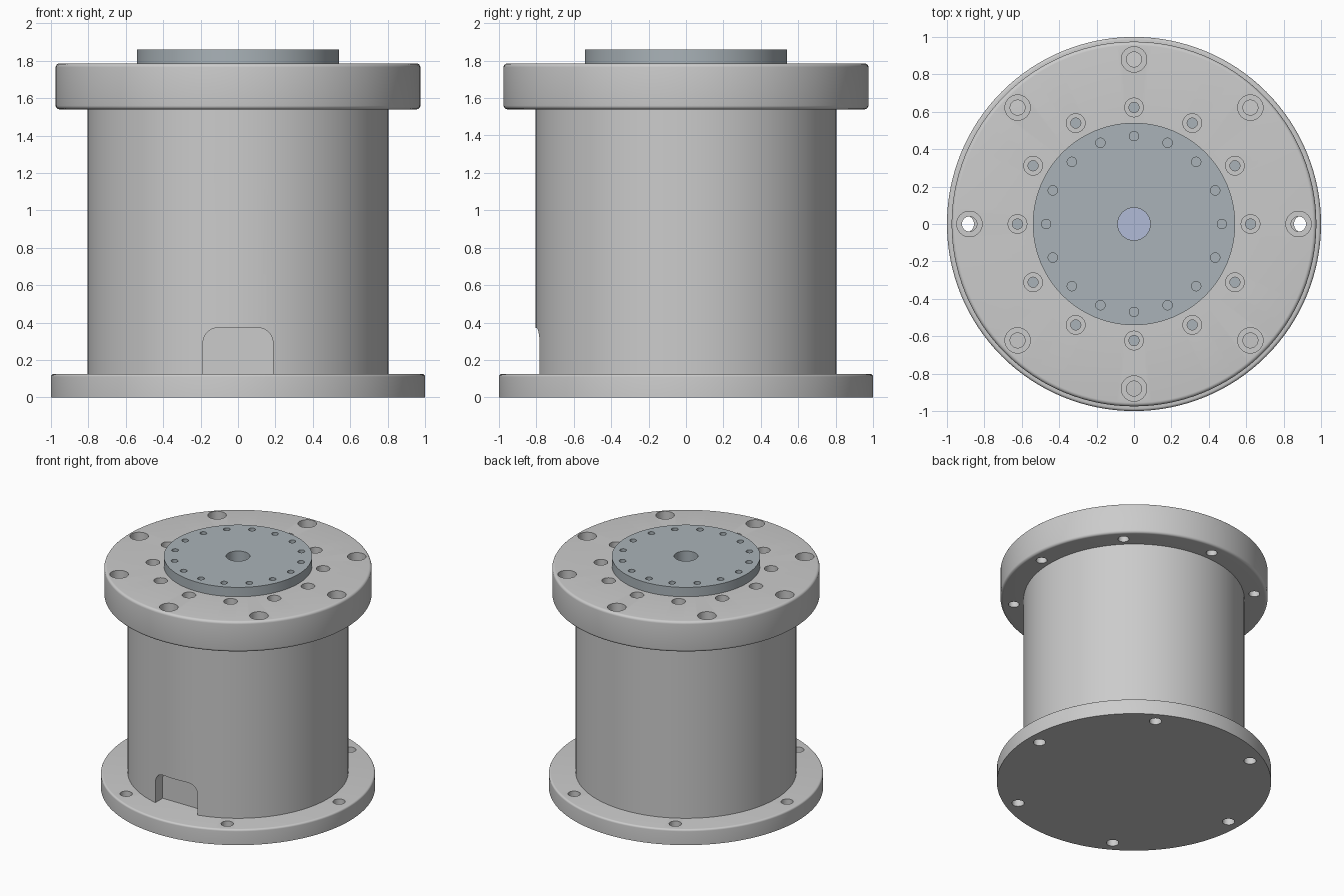
import bpy, bmesh, math
from mathutils import Matrix, Vector

if "Cube" in bpy.data.objects:
    bpy.data.objects.remove(bpy.data.objects["Cube"])


def material(name, color):
    m = bpy.data.materials.new(name)
    m.diffuse_color = color
    m.use_nodes = True
    m.node_tree.nodes["Principled BSDF"].inputs["Base Color"].default_value = m.diffuse_color
    return m


def add_object(name, bm, mat=None):
    bmesh.ops.recalc_face_normals(bm, faces=bm.faces)
    me = bpy.data.meshes.new(name)
    bm.to_mesh(me)
    bm.free()
    ob = bpy.data.objects.new(name, me)
    bpy.context.collection.objects.link(ob)
    if mat:
        me.materials.append(mat)
    return ob


def lathe(name, profile, mat=None, closed=False, steps=128):
    """Spin an (r, z) profile round the z axis."""
    bm = bmesh.new()
    vs = [bm.verts.new((r, 0, z)) for r, z in profile]
    for a, b in zip(vs, vs[1:] + vs[:1] if closed else vs[1:]):
        bm.edges.new((a, b))
    bmesh.ops.spin(bm, geom=bm.verts[:] + bm.edges[:], cent=(0, 0, 0), axis=(0, 0, 1),
                   angle=2 * math.pi, steps=steps, use_duplicate=False)
    bmesh.ops.remove_doubles(bm, verts=bm.verts, dist=1e-4)
    return add_object(name, bm, mat)


def fillet(cx, cz, r, start, n=5):
    """Quarter-circle of profile points, counter-clockwise from start degrees."""
    return [(cx + r * math.cos(math.radians(start + 90 * i / n)),
             cz + r * math.sin(math.radians(start + 90 * i / n))) for i in range(n + 1)]


def drill(ob, count, ring, r, z0, z1):
    """Cut a circle of evenly spaced vertical holes."""
    bm = bmesh.new()
    for i in range(count):
        a = 2 * math.pi * i / count
        pos = (ring * math.cos(a), ring * math.sin(a), (z0 + z1) / 2)
        bmesh.ops.create_cone(bm, cap_ends=True, segments=32, radius1=r, radius2=r,
                              depth=z1 - z0, matrix=Matrix.Translation(pos))
    cut(ob, add_object("cutter", bm))


def cut(ob, cutter):
    cutter.hide_render = True
    mod = ob.modifiers.new("cut", 'BOOLEAN')
    mod.operation, mod.solver, mod.object = 'DIFFERENCE', 'EXACT', cutter
    bpy.context.view_layer.objects.active = ob
    bpy.ops.object.modifier_apply(modifier=mod.name)
    bpy.data.objects.remove(cutter)


steel = material("rotor_steel", (0.40, 0.45, 0.48, 1))
blue = material("shaft_blue", (0.44, 0.50, 0.68, 1))

# Base flange with six bolt holes
base = lathe("base_flange", [(0, 0), (1, 0)] + fillet(0.985, 0.11, 0.015, 0) + [(0, 0.125)])
drill(base, 6, 0.9, 0.045, -0.1, 0.3)

# Barrel with the round-topped cable pocket at the front
barrel = lathe("barrel", [(0, 0.125), (0.805, 0.125), (0.805, 1.54), (0, 1.54)])
bm = bmesh.new()
outline = [(-0.187, 0.05), (0.187, 0.05)] + fillet(0.107, 0.292, 0.08, 0, 8) + fillet(-0.107, 0.292, 0.08, 90, 8)
pocket = bm.faces.new([bm.verts.new((x, -0.69, z)) for x, z in outline])
ext = bmesh.ops.extrude_face_region(bm, geom=[pocket])
bmesh.ops.translate(bm, vec=(0, -0.3, 0),
                    verts=[g for g in ext["geom"] if isinstance(g, bmesh.types.BMVert)])
cut(barrel, add_object("cutter", bm))

# Top flange: ring with a stepped bore, counterbored outer and inner bolt circles
f = 0.02
top = lathe("top_flange", [(0.69, 1.54)] + fillet(0.975 - f, 1.54 + f, f, 270) +
            fillet(0.975 - f, 1.785 - f, f, 0) + [(0.541, 1.785), (0.541, 1.64), (0.69, 1.64)], closed=True)
drill(top, 8, 0.88, 0.068, 1.66, 1.9)
drill(top, 8, 0.88, 0.04, 1.4, 1.9)
drill(top, 12, 0.623, 0.05, 1.70, 1.9)
drill(top, 12, 0.623, 0.027, 1.6, 1.9)

# Rotating output disc with centre bore and sixteen tapped holes
disc = lathe("output_disc", [(0.087, 1.54), (0.69, 1.54), (0.69, 1.64), (0.541, 1.64),
                             (0.541, 1.86), (0.087, 1.86)], steel, closed=True)
drill(disc, 16, 0.47, 0.025, 1.70, 2.0)

# Shaft end at the bottom of the bore
shaft = lathe("shaft_end", [(0, 1.545), (0.087, 1.545), (0.087, 1.58), (0, 1.58)], blue)

# Smooth the curved walls, keep the edges sharp
bpy.ops.object.select_all(action='DESELECT')
for ob in (base, barrel, top, disc, shaft):
    ob.select_set(True)
bpy.context.view_layer.objects.active = base
bpy.ops.object.shade_smooth_by_angle(angle=math.radians(30))
